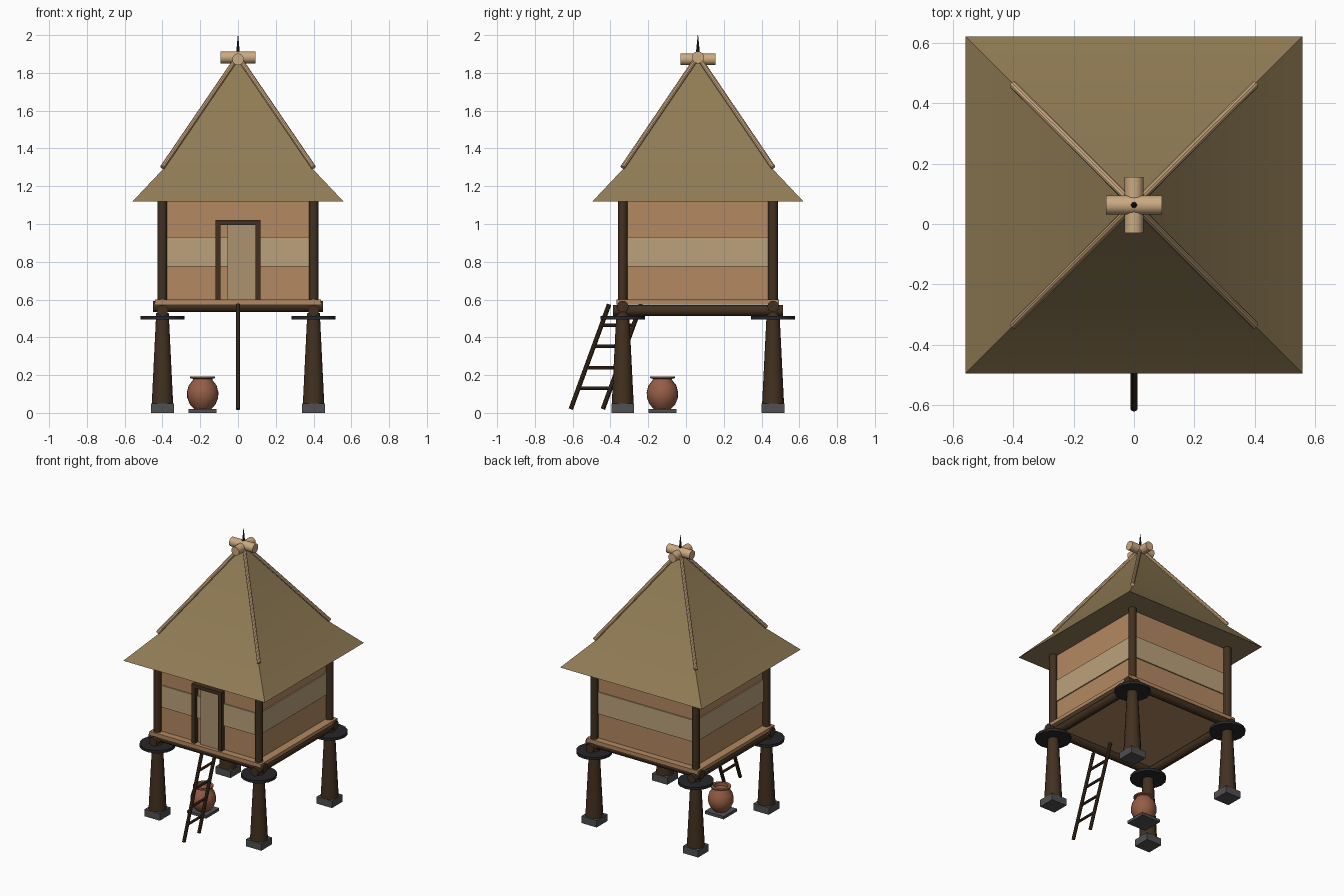
import bpy, bmesh, math
from mathutils import Vector

if "Cube" in bpy.data.objects:
    bpy.data.objects.remove(bpy.data.objects["Cube"])

CY = 0.063  # house centre in y


def mat(name, r, g, b):
    m = bpy.data.materials.new(name)
    m.diffuse_color = (r, g, b, 1)
    m.use_nodes = True
    m.node_tree.nodes["Principled BSDF"].inputs["Base Color"].default_value = m.diffuse_color
    return m


DARK = mat("dark_wood", 0.055, 0.03, 0.014)
BAMBOO = mat("bamboo", 0.60, 0.40, 0.22)
PLANK = mat("plank", 0.45, 0.25, 0.12)
WEAVE = mat("light_weave", 0.50, 0.36, 0.20)
DOOR = mat("door_wood", 0.42, 0.29, 0.16)
THATCH = mat("thatch", 0.28, 0.20, 0.09)
STONE = mat("stone", 0.08, 0.08, 0.085)
DISC = mat("dark_slate", 0.02, 0.02, 0.023)
CLAY = mat("clay", 0.30, 0.11, 0.06)


def make(name, bm, m, smooth=True):
    bmesh.ops.recalc_face_normals(bm, faces=bm.faces)
    me = bpy.data.meshes.new(name)
    bm.to_mesh(me)
    bm.free()
    ob = bpy.data.objects.new(name, me)
    bpy.context.collection.objects.link(ob)
    me.materials.append(m)
    if smooth:
        bpy.ops.object.select_all(action='DESELECT')
        ob.select_set(True)
        bpy.context.view_layer.objects.active = ob
        bpy.ops.object.shade_smooth_by_angle(angle=math.radians(35))
    return ob


def box(name, x0, x1, y0, y1, z0, z1, m):
    bm = bmesh.new()
    bmesh.ops.create_cube(bm, size=1)
    for v in bm.verts:
        v.co = ((x0 + x1) / 2 + v.co.x * (x1 - x0),
                (y0 + y1) / 2 + v.co.y * (y1 - y0),
                (z0 + z1) / 2 + v.co.z * (z1 - z0))
    return make(name, bm, m, False)


def rod(name, a, b, r1, r2, m, seg=14):
    a, b = Vector(a), Vector(b)
    bm = bmesh.new()
    bmesh.ops.create_cone(bm, cap_ends=True, segments=seg, radius1=r1,
                          radius2=r2, depth=(b - a).length)
    rot = Vector((0, 0, 1)).rotation_difference(b - a).to_matrix()
    for v in bm.verts:
        v.co = rot @ v.co + (a + b) / 2
    return make(name, bm, m)


def lathe(name, profile, cx, cy, m, seg=24):
    bm = bmesh.new()
    vs = [bm.verts.new((cx + r, cy, z)) for r, z in profile]
    es = [bm.edges.new(p) for p in zip(vs, vs[1:])]
    bmesh.ops.spin(bm, geom=vs + es, cent=(cx, cy, 0), axis=(0, 0, 1),
                   angle=math.tau, steps=seg)
    bmesh.ops.remove_doubles(bm, verts=bm.verts, dist=1e-4)
    return make(name, bm, m)


# Corner supports: footing, leg, rat guard, lashing, wall post, hip pole
for sx in (-1, 1):
    for sy in (-1, 1):
        x, y = 0.4 * sx, CY + 0.398 * sy
        box("footing_stone", x - 0.06, x + 0.06, y - 0.06, y + 0.06, 0, 0.05, STONE)
        rod("leg", (x, y, 0.05), (x, y, 0.53), 0.058, 0.034, DARK)
        rod("rat_guard", (x, y, 0.495), (x, y, 0.514), 0.117, 0.117, DISC, 16)
        ring = [(0.035 + 0.008 * math.cos(t), 0.55 + 0.008 * math.sin(t))
                for t in [i * math.tau / 8 for i in range(9)]]
        lathe("lashing", ring, x, y, PLANK, 16)
        rod("wall_post", (x, y, 0.58), (x, y, 1.2), 0.026, 0.026, DARK)
        rod("hip_pole", (x, y, 1.30), (0.015 * sx, CY + 0.015 * sy, 1.865),
            0.013, 0.013, BAMBOO, 10)

# Floor frame and floor
for s in (-1, 1):
    y, x = CY + 0.398 * s, 0.4 * s
    rod("cross_beam", (-0.45, y, 0.564), (0.45, y, 0.564), 0.03, 0.03, DARK)
    rod("side_beam", (x, CY - 0.45, 0.542), (x, CY + 0.45, 0.542), 0.03, 0.03, DARK)
box("floor", -0.44, 0.44, CY - 0.43, CY + 0.43, 0.575, 0.6, PLANK)

# Wall bands, the middle one standing slightly proud
for name, h, z0, z1, m in (("lower_wall", 0.384, 0.6, 0.775, PLANK),
                           ("middle_wall", 0.392, 0.775, 0.93, WEAVE),
                           ("upper_wall", 0.384, 0.93, 1.15, PLANK)):
    box(name, -h, h, CY - h, CY + h, z0, z1, m)

# Doorway with its sliding door
FY = CY - 0.392
for s in (-1, 1):
    box("door_jamb", 0.105 * s - 0.013, 0.105 * s + 0.013, FY - 0.025, FY + 0.01,
        0.6, 1.02, DARK)
box("door_lintel", -0.118, 0.118, FY - 0.025, FY + 0.01, 0.995, 1.02, DARK)
box("door_panel", -0.055, 0.095, FY - 0.012, FY + 0.01, 0.6, 0.996, DOOR)

# Thatched roof with flared eaves and a flat underside
bm = bmesh.new()
rings = [[bm.verts.new((h * a, CY + h * b, z))
          for a, b in ((-1, -1), (1, -1), (1, 1), (-1, 1))]
         for h, z in ((0.558, 1.12), (0.388, 1.30), (0.008, 1.87))]
for lo, hi in zip(rings, rings[1:]):
    for i in range(4):
        bm.faces.new((lo[i], lo[i - 3], hi[i - 3], hi[i]))
bm.faces.new(rings[0])
bm.faces.new(rings[-1])
make("roof", bm, THATCH)

# Crossed ridge logs and finial
rod("ridge_log", (-0.093, CY, 1.882), (0.093, CY, 1.882), 0.032, 0.032, BAMBOO, 16)
rod("ridge_log", (0, CY - 0.093, 1.872), (0, CY + 0.093, 1.872), 0.031, 0.031, BAMBOO, 16)
rod("finial", (0, CY, 1.89), (0, CY, 2.0), 0.012, 0.001, DISC, 10)

# Ladder, its two rails side by side along y
for dy in (0, 0.17):
    rod("ladder_rail", (0, -0.61 + dy, 0.02), (0, -0.407 + dy, 0.575), 0.012, 0.012, DARK, 10)
for z in (0.13, 0.24, 0.353, 0.465):
    y = -0.61 + 0.203 * (z - 0.02) / 0.555
    rod("ladder_rung", (0, y, z), (0, y + 0.17, z), 0.009, 0.009, DARK, 8)

# Clay jar on a slab
JX, JY = -0.187, -0.125
box("jar_slab", JX - 0.074, JX + 0.074, JY - 0.074, JY + 0.074, 0, 0.02, STONE)
lathe("jar", [(0, 0.02), (0.045, 0.02), (0.068, 0.045), (0.082, 0.08), (0.083, 0.11),
              (0.074, 0.145), (0.053, 0.172), (0.05, 0.18), (0.066, 0.184),
              (0.066, 0.193), (0.046, 0.193), (0.044, 0.172), (0, 0.165)], JX, JY, CLAY)
